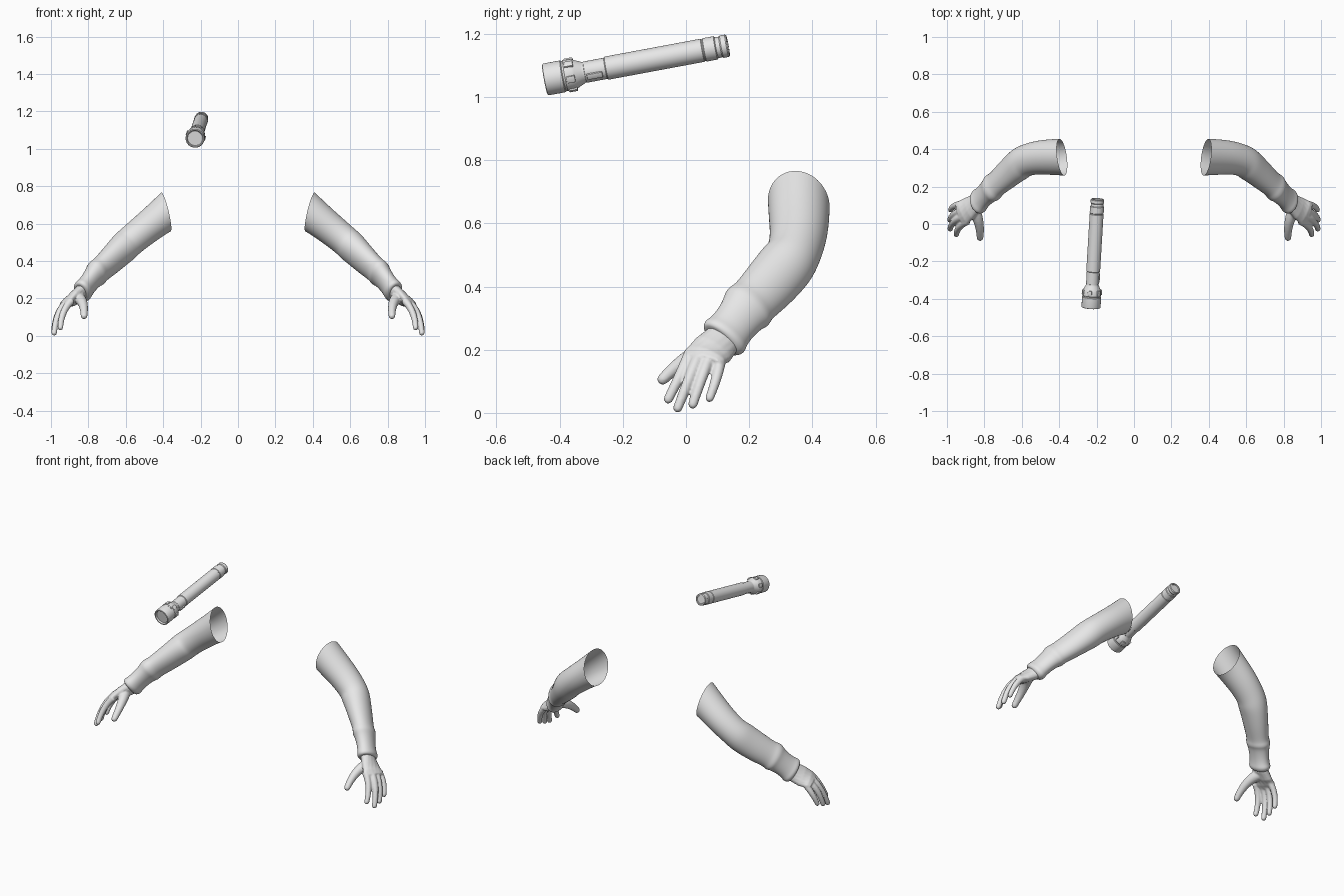
import bpy, bmesh, math
from mathutils import Vector as V, Matrix

if "Cube" in bpy.data.objects:
    bpy.data.objects.remove(bpy.data.objects["Cube"])

grey = bpy.data.materials.new("plain_grey")
grey.diffuse_color = (0.8, 0.8, 0.8, 1)
grey.use_nodes = True
grey.node_tree.nodes["Principled BSDF"].inputs["Base Color"].default_value = grey.diffuse_color


def finish(name, bm, angle=None):
    me = bpy.data.meshes.new(name)
    bm.to_mesh(me)
    bm.free()
    me.materials.append(grey)
    ob = bpy.data.objects.new(name, me)
    bpy.context.collection.objects.link(ob)
    for p in me.polygons:
        p.use_smooth = True
    if angle:
        bpy.ops.object.select_all(action='DESELECT')
        ob.select_set(True)
        bpy.context.view_layer.objects.active = ob
        bpy.ops.object.shade_smooth_by_angle(angle=math.radians(angle))
    return ob


def mirror(ob):
    m = ob.modifiers.new("other_side", 'MIRROR')
    m.use_mirror_merge = False


def loft(bm, rings, sides=16, cap_start=True, cap_end=True, open_plane=None):
    """Skin oval rings: (centre, half width, half thickness[, width direction])."""
    cs = [V(r[0]) for r in rings]
    loops = []
    for i, r in enumerate(rings):
        ax = (cs[min(i + 1, len(cs) - 1)] - cs[max(i - 1, 0)]).normalized()
        w = V(r[3]) if len(r) > 3 else V((1, 0, 0)).cross(ax)
        w = (w - ax * w.dot(ax)).normalized()
        n = ax.cross(w)
        loop = []
        for k in range(sides):
            t = 2 * math.pi * k / sides
            p = cs[i] + w * (r[1] * math.cos(t)) + n * (r[2] * math.sin(t))
            if i == 0 and open_plane:      # slanted first opening
                p -= ax * ((p - cs[0]).dot(open_plane) / ax.dot(open_plane))
            loop.append(bm.verts.new(p))
        loops.append(loop)
    for a, b in zip(loops, loops[1:]):
        for k in range(sides):
            j = (k + 1) % sides
            bm.faces.new((a[k], a[j], b[j], b[k]))
    if cap_start:
        bm.faces.new(loops[0][::-1])
    if cap_end:
        bm.faces.new(loops[-1])


def digit(bm, base, mid, tip, r0, r1):
    """Curved tapered finger with a rounded end."""
    b, m, t = V(base), V(mid), V(tip)
    rings = []
    for i in range(11):
        u = i / 10
        c = b * (1 - u) ** 2 + m * 2 * u * (1 - u) + t * u * u
        r = r0 + (r1 - r0) * u
        rings.append((c, r, r))
    d = (t - m).normalized()
    for q in (25, 50, 70, 84):
        s = math.radians(q)
        rings.append((t + d * r1 * math.sin(s), r1 * math.cos(s), r1 * math.cos(s)))
    loft(bm, rings)


# Sleeve: open at the shoulder, bent elbow, two gathered cuffs
bm = bmesh.new()
sleeve = [
    ((.385, .357, .662), .098, .096), ((.44, .358, .615), .096, .090),
    ((.51, .357, .560), .091, .085), ((.58, .342, .503), .086, .081),
    ((.605, .325, .478), .091, .082), ((.64, .298, .444), .091, .074),
    ((.69, .255, .395), .087, .066), ((.735, .215, .354), .080, .058),
    ((.747, .204, .343), .085, .061), ((.760, .192, .330), .087, .063),
    ((.771, .182, .317), .077, .054), ((.800, .153, .280), .070, .049),
    ((.818, .134, .256), .073, .050), ((.826, .126, .246), .078, .053),
    ((.833, .119, .237), .078, .053), ((.839, .113, .229), .070, .046),
    ((.842, .110, .226), .056, .034)]
sleeve = [(c, a * 1.02, b * 1.02) for c, a, b in sleeve]
loft(bm, sleeve, cap_start=False, open_plane=V((.96, -.15, -.24)))
ob = finish("sleeve", bm)
sub = ob.modifiers.new("smooth", 'SUBSURF')
sub.levels = sub.render_levels = 2
mirror(ob)

# Hand: palm, four fingers and thumb fused into one skin
bm = bmesh.new()
loft(bm, [
    ((.810, .140, .260), .054, .036, (0, .82, -.58)),
    ((.845, .110, .225), .060, .037, (0, .84, -.50)),
    ((.880, .085, .200), .068, .033, (.08, .90, -.38)),
    ((.912, .062, .180), .070, .028, (.20, .95, -.18)),
    ((.932, .052, .165), .062, .021, (.25, .95, -.10))])
digit(bm, (.890, .015, .190), (.945, -.010, .135), (.950, -.056, .044), .021, .015)
digit(bm, (.910, .043, .183), (.972, .020, .135), (.983, -.026, .016), .021, .015)
digit(bm, (.915, .075, .178), (.975, .055, .130), (.984, .022, .028), .020, .015)
digit(bm, (.910, .108, .175), (.968, .105, .125), (.981, .075, .048), .020, .014)
digit(bm, (.858, .085, .205), (.820, .010, .190), (.823, -.073, .107), .034, .018)
ob = finish("hand", bm)
rm = ob.modifiers.new("fuse", 'REMESH')
rm.mode = 'VOXEL'
rm.voxel_size = .005
rm.use_smooth_shade = True
sm = ob.modifiers.new("soften", 'SMOOTH')
sm.factor = .5
sm.iterations = 4
mirror(ob)

# Flashlight: turned parts share one tilted axis, starting at the lens
lens, tail = V((-.23, -.447, 1.055)), V((-.195, .133, 1.163))
axis = tail - lens
L = axis.length
frame = Matrix.Translation(lens) @ axis.to_track_quat('Z', 'Y').to_matrix().to_4x4()


def lathe(name, profile, seg=40):
    bm = bmesh.new()
    loops = []
    for t, r in profile:
        loops.append([bm.verts.new((r * math.cos(2 * math.pi * k / seg),
                                    r * math.sin(2 * math.pi * k / seg), t))
                      for k in range(seg)])
    for a, b in zip(loops, loops[1:]):
        for k in range(seg):
            j = (k + 1) % seg
            bm.faces.new((a[k], a[j], b[j], b[k]))
    bm.faces.new(loops[0][::-1])
    bm.faces.new(loops[-1])
    bm.transform(frame)
    return finish(name, bm, 30)


def block(name, angle, radius, t, size, bevel):
    """Small raised block on the barrel; size is (height, width, length)."""
    bm = bmesh.new()
    bmesh.ops.create_cube(bm, size=1)
    bm.transform(Matrix.Diagonal((*size, 1)))
    bmesh.ops.bevel(bm, geom=bm.edges[:], offset=bevel, segments=2,
                    affect='EDGES', profile=.5)
    bm.transform(frame @ Matrix.Rotation(angle, 4, 'Z')
                 @ Matrix.Translation((radius, 0, t)))
    return finish(name, bm, 30)


lathe("flashlight_head", [
    (.014, .036), (.012, .040), (.001, .043), (0, .046), (.002, .050),
    (.006, .051), (.058, .051), (.061, .048), (.064, .048), (.067, .050),
    (.092, .049), (.098, .046), (.120, .036), (.126, .033), (.130, .033)])
lathe("flashlight_lens", [(.009, .039), (.013, .039)])
lathe("flashlight_barrel", [
    (.115, .031), (.128, .032), (.130, .034), (.196, .034), (.199, .037),
    (L - .082, .037), (L - .080, .035), (L - .077, .035), (L - .075, .037)])
lathe("flashlight_tail_cap", [
    (L - .077, .035), (L - .075, .0375), (L - .040, .0375), (L - .037, .034),
    (L - .024, .033), (L - .020, .036), (L - .004, .036), (L, .033),
    (L, .026), (L - .004, .024)])
block("flashlight_switch", math.pi + .5, .034, .160, (.010, .020, .050), .003)
for i in range(6):
    block("flashlight_head_lug", math.pi * i / 3 + .3, .049, .084,
          (.009, .022, .028), .002)
